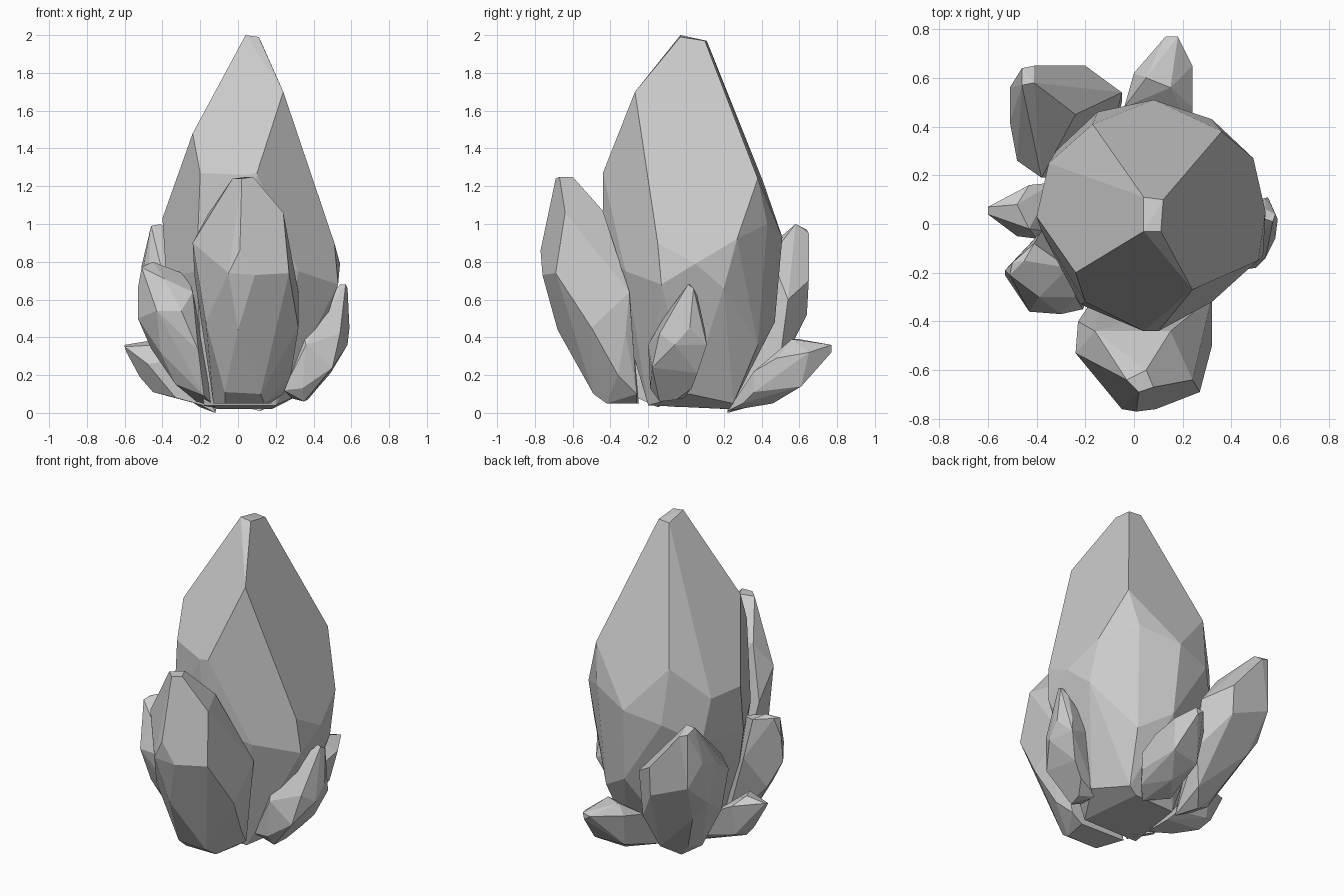
import bpy, bmesh, math


def crystal(name, *corners):
    """Faceted convex crystal spanning a few corner points."""
    bm = bmesh.new()
    for p in corners:
        bm.verts.new(p)
    bmesh.ops.convex_hull(bm, input=bm.verts[:])
    loose = [v for v in bm.verts if not v.link_faces]
    bmesh.ops.delete(bm, geom=loose, context='VERTS')
    # merge nearly flat triangles into broad facets
    bmesh.ops.dissolve_limit(bm, angle_limit=math.radians(7),
                             verts=bm.verts[:], edges=bm.edges[:])
    bmesh.ops.recalc_face_normals(bm, faces=bm.faces[:])
    me = bpy.data.meshes.new(name)
    bm.to_mesh(me)
    bm.free()
    ob = bpy.data.objects.new(name, me)
    bpy.context.collection.objects.link(ob)
    return ob


# tall central crystal: tip, shoulders, waist, foot
crystal("main_crystal",
        (.04, -.03, 2), (.11, -.03, 1.99), (.12, .10, 1.97), (.04, .11, 1.97),
        (-.24, -.20, 1.48), (.24, -.27, 1.70), (.10, -.44, 1.27), (.04, -.44, 1.26),
        (-.20, -.32, 1.27), (-.40, .03, 1.03), (-.35, .25, 1.02), (-.17, .41, 1.22),
        (.36, .38, 1.24), (.51, -.15, .90), (.54, .05, .79), (.49, .27, .92),
        (.08, .51, .93), (.32, .43, 1.0), (-.15, .46, .88), (-.32, .30, .75),
        (-.38, -.03, .72), (-.22, -.33, .75), (.08, -.44, .85), (.32, -.32, .75),
        (.53, -.13, .68), (.50, .20, .66), (.10, .47, .48), (.29, .38, .36),
        (.24, .25, .05), (.18, .23, .02), (-.10, .22, .02), (.33, .02, .10),
        (.20, -.20, .04), (-.18, -.20, .04))

# large crystal leaning to the front
crystal("front_crystal",
        (-.03, -.64, 1.24), (.02, -.69, 1.24), (.08, -.67, 1.25), (.05, -.60, 1.25),
        (.24, -.64, 1.06), (.15, -.44, 1.07), (-.16, -.44, 1.05), (-.24, -.53, .90),
        (-.23, -.40, .72), (.01, -.77, .86), (-.05, -.76, .74),
        (.09, -.76, .73), (.27, -.69, .74), (.32, -.30, .64), (.32, -.50, .45),
        (.31, -.32, .42), (0, -.68, .44), (-.17, -.57, .48), (.28, -.36, .20),
        (.24, -.26, .10), (.17, -.26, .05), (.14, -.42, .05), (.12, -.49, .10),
        (-.07, -.49, .11), (-.07, -.42, .05), (-.13, -.25, .05))

# broad crystal behind on the left
crystal("back_left_crystal",
        (-.46, .64, .97), (-.41, .65, .95), (-.41, .58, 1), (-.46, .57, .99),
        (-.24, .45, .83), (-.20, .65, .70), (-.05, .54, .60), (-.51, .56, .78),
        (-.51, .42, .72), (-.48, .26, .62), (-.38, .19, .66), (-.20, .64, .52),
        (-.46, .64, .63), (-.50, .50, .50), (-.41, .52, .38), (-.20, .57, .38),
        (-.43, .26, .35), (-.05, .50, .30), (-.12, .43, .10), (-.31, .28, .10),
        (-.28, .38, .12), (-.20, .33, .03), (-.12, .22, 0), (-.25, .22, .07))

# mid-sized crystal at the front left
crystal("front_left_crystal",
        (-.50, -.16, .78), (-.45, -.15, .80), (-.51, -.21, .77), (-.41, -.08, .78),
        (-.27, -.18, .73), (-.39, -.30, .71), (-.24, -.30, .64), (-.53, -.19, .66),
        (-.53, -.21, .50), (-.43, -.36, .54), (-.30, -.37, .54), (-.38, -.03, .55),
        (-.46, -.15, .34), (-.41, -.28, .32), (-.21, -.35, .33), (-.33, -.22, .15),
        (-.18, -.28, .09), (-.12, -.15, .03), (-.22, -.08, .06))

# slim crystal on the right
crystal("right_crystal",
        (.54, .02, .68), (.58, .04, .66), (.57, .01, .68), (.54, .06, .62),
        (.45, -.12, .50), (.34, -.15, .44), (.54, -.14, .42), (.36, .06, .44),
        (.59, .02, .45), (.54, .10, .44), (.55, .11, .36), (.58, -.06, .36),
        (.36, -.20, .36), (.50, -.18, .24), (.49, .06, .21), (.42, .03, .13),
        (.37, -.05, .07), (.35, -.14, .06), (.34, -.19, .13), (.24, -.18, .12),
        (.27, -.01, .08))

# low crystal pointing backwards
crystal("back_crystal",
        (.13, .77, .35), (.18, .77, .36), (.17, .77, .32), (.05, .60, .39),
        (.0, .62, .33), (.15, .56, .39), (.24, .65, .32), (.24, .48, .29),
        (-.04, .48, .30), (.24, .36, .22), (.24, .36, .11), (.21, .61, .14),
        (.02, .58, .13), (.10, .46, .05), (.20, .30, .05), (.12, .22, .01),
        (-.02, .30, .04))

# low crystal pointing left
crystal("left_crystal",
        (-.60, .07, .36), (-.60, .04, .35), (-.59, .05, .32), (-.48, .08, .38),
        (-.43, .16, .33), (-.43, -.02, .36), (-.48, -.05, .26), (-.40, -.06, .27),
        (-.33, .17, .28), (-.52, .06, .19), (-.43, .13, .14), (-.45, .04, .11),
        (-.33, -.05, .08), (-.15, .12, .03), (-.15, -.06, .03), (-.20, .16, .09))
